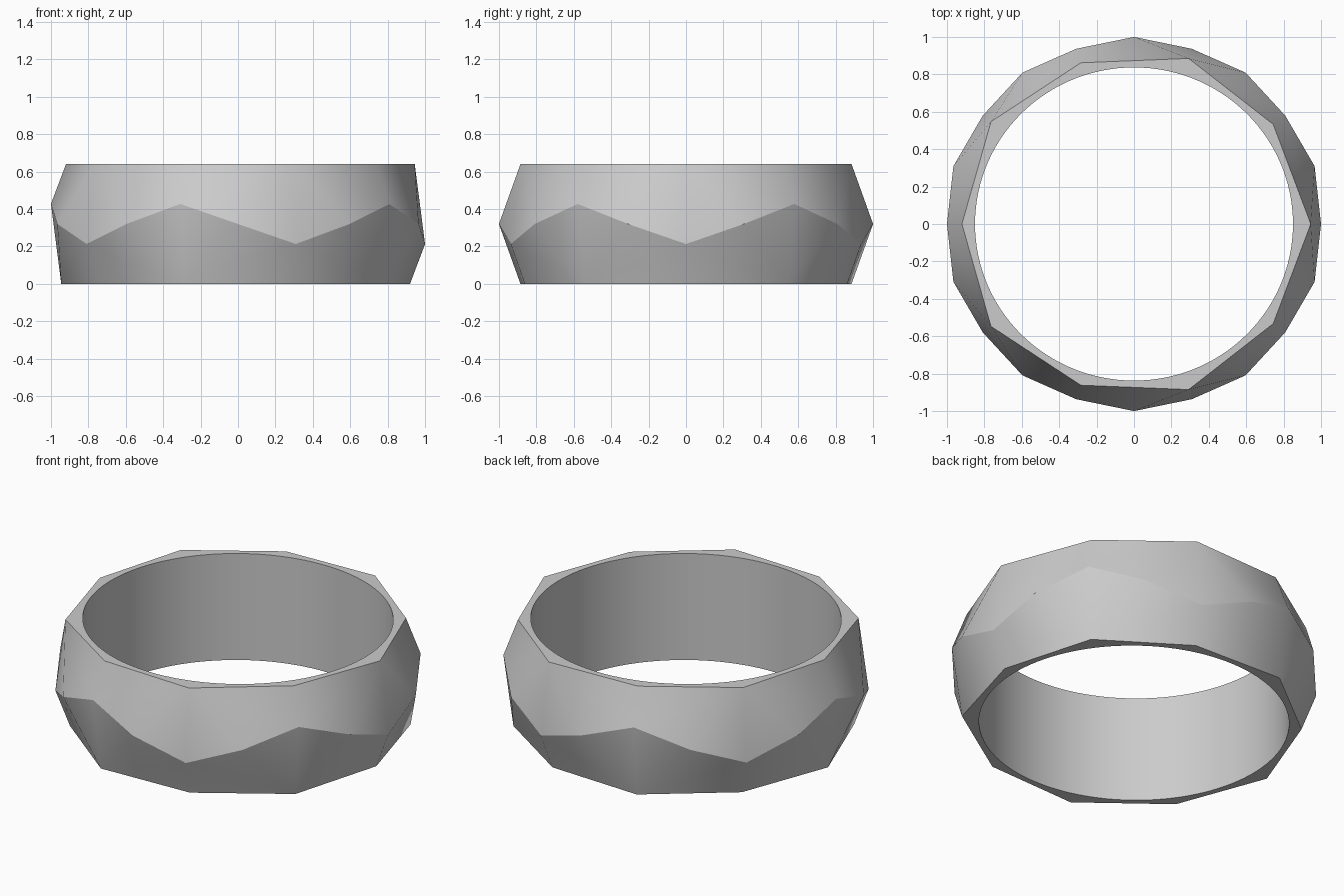
import bpy, bmesh
from math import sin, cos, pi, radians

cube = bpy.data.objects.get("Cube")
if cube:
    bpy.data.objects.remove(cube)

HEIGHT, MID, WAVE = 0.64, 0.32, 0.107
INNER, SQUASH = 0.85, 0.985
STEPS, SEG = 20, 120           # girdle points, bore segments
PER = SEG // 10                # bore segments per rim side

metal = bpy.data.materials.new("grey metal")
metal.use_nodes = True
colour = (0.6, 0.6, 0.6, 1)
metal.diffuse_color = colour
metal.node_tree.nodes["Principled BSDF"].inputs["Base Color"].default_value = colour

bm = bmesh.new()


def point(angle, radius, z):
    return bm.verts.new((radius * sin(angle), -radius * cos(angle) * SQUASH, z))


# Zigzag girdle: odd points are alternating valleys and peaks
girdle = []
for i in range(STEPS):
    a = i * 2 * pi / STEPS
    girdle.append(point(a, 1.0 if i % 2 else 1.0154, MID - WAVE * sin(5 * a)))


def half(z, apex_phase):
    """Facets from the girdle to one rim, plus the flat rim face and bore edge."""
    rim = {}
    for i in range(1, STEPS, 2):
        r = 0.945 if i % 4 == apex_phase else 0.92
        rim[i] = point(i * 2 * pi / STEPS, r, z)
    bore = [point(k * 2 * pi / SEG, INNER, z) for k in range(SEG)]
    for i in range(1, STEPS, 2):
        j, m = (i + 2) % STEPS, (i + 1) % STEPS
        apex, other = (i, j) if i % 4 == apex_phase else (j, i)
        # Two fan facets from the apex, and one facet leaning on the rim
        bm.faces.new((rim[apex], girdle[apex], girdle[m]))
        bm.faces.new((rim[apex], girdle[m], girdle[other]))
        bm.faces.new((rim[apex], girdle[other], rim[other]))
        # Flat rim sector between facet edge and bore
        start = i * SEG // STEPS
        arc = [bore[(start + k) % SEG] for k in range(PER + 1)]
        bm.faces.new([rim[i], rim[j]] + arc[::-1])
    return bore


top = half(HEIGHT, 1)
bottom = half(0.0, 3)

# Smooth round bore
for k in range(SEG):
    n = (k + 1) % SEG
    bm.faces.new((top[k], top[n], bottom[n], bottom[k]))

bmesh.ops.recalc_face_normals(bm, faces=bm.faces)
mesh = bpy.data.meshes.new("faceted_ring")
bm.to_mesh(mesh)
bm.free()
mesh.materials.append(metal)

ring = bpy.data.objects.new("faceted_ring", mesh)
bpy.context.collection.objects.link(ring)
bpy.context.view_layer.objects.active = ring
ring.select_set(True)
bpy.ops.object.shade_smooth_by_angle(angle=radians(30))
